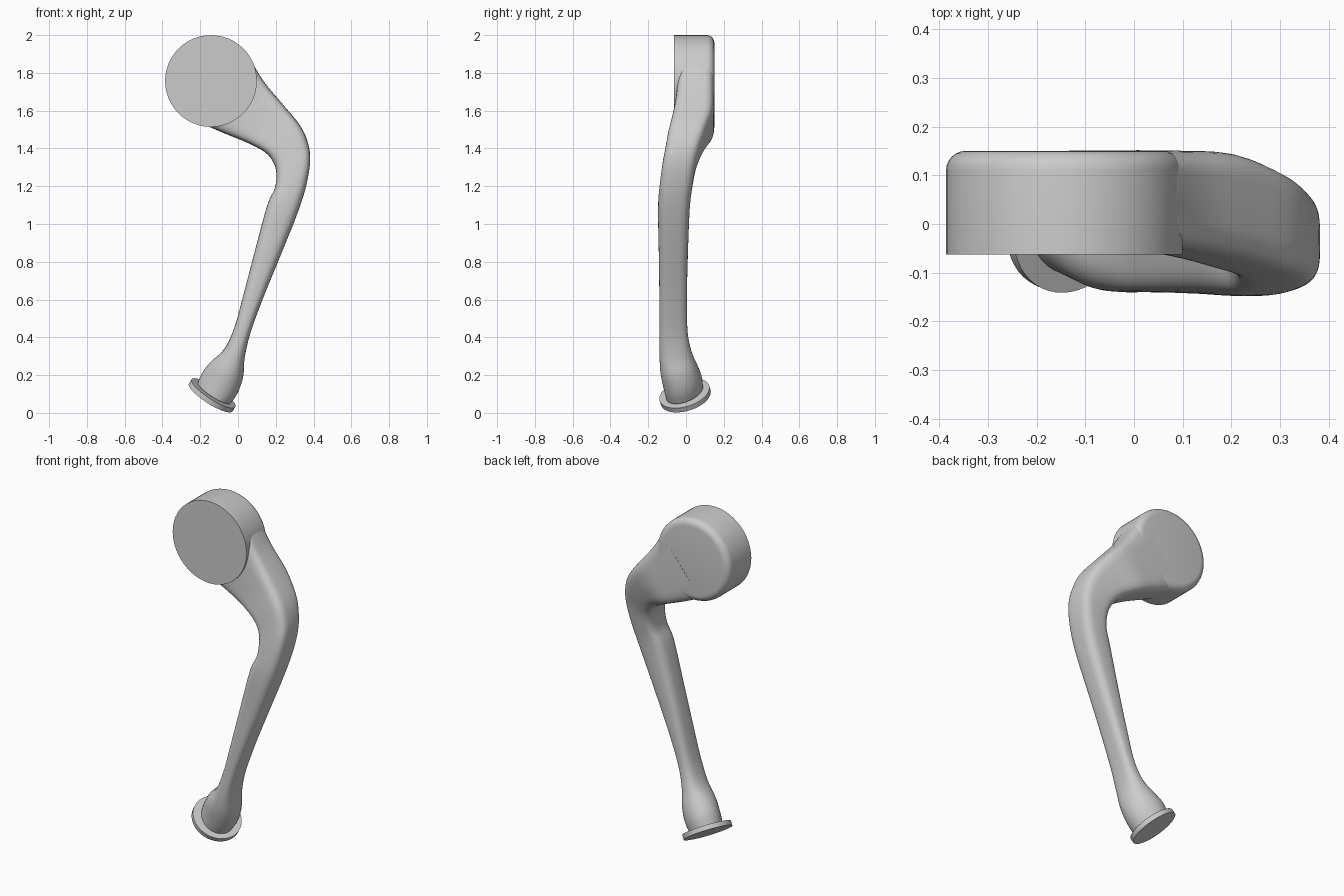
import bpy, bmesh, math
from mathutils import Vector

if "Cube" in bpy.data.objects:
    bpy.data.objects.remove(bpy.data.objects["Cube"])


def finish(name, bm, angle=35):
    bmesh.ops.recalc_face_normals(bm, faces=bm.faces)
    mesh = bpy.data.meshes.new(name)
    bm.to_mesh(mesh)
    bm.free()
    ob = bpy.data.objects.new(name, mesh)
    bpy.context.collection.objects.link(ob)
    bpy.ops.object.select_all(action='DESELECT')
    ob.select_set(True)
    bpy.context.view_layer.objects.active = ob
    bpy.ops.object.shade_smooth_by_angle(angle=math.radians(angle))
    return ob


def lathe(name, profile, centre, axis, sides=48):
    """Revolve (radius, height) pairs about an axis through centre."""
    rot = Vector(axis).to_track_quat('Z', 'Y')
    bm = bmesh.new()
    rings = []
    for r, h in profile:
        rings.append([bm.verts.new(Vector(centre) + rot @ Vector((
            r * math.cos(2 * math.pi * i / sides), r * math.sin(2 * math.pi * i / sides), h)))
            for i in range(sides)])
    skin(bm, rings)
    return finish(name, bm)


def skin(bm, rings):
    for a, b in zip(rings, rings[1:]):
        n = len(a)
        for i in range(n):
            bm.faces.new((a[i], a[(i + 1) % n], b[(i + 1) % n], b[i]))
    bm.faces.new(rings[0])
    bm.faces.new(rings[-1])


def catmull(p0, p1, p2, p3, t):
    return [0.5 * (2 * b + (c - a) * t + (2 * a - 5 * b + 4 * c - d) * t * t
                   + (3 * b - a - 3 * c + d) * t ** 3)
            for a, b, c, d in zip(p0, p1, p2, p3)]


# Hip hub: thick disc with a rounded back rim
fillet = 0.04
profile = [(0.243, -0.063)]
for k in range(7):
    a = k / 6 * math.pi / 2
    profile.append((0.243 - fillet + fillet * math.cos(a), 0.15 - fillet + fillet * math.sin(a)))
lathe("hip_hub", profile, (-0.143, 0, 1.757), (0, 1, 0))

# Curved leg: outer x, z, inner x, z, front y, back y, squareness, tilt
stations = [
    (0.060, 1.880, -0.200, 1.535, -0.045, 0.151, 5.0, 0),
    (0.140, 1.750, -0.060, 1.475, -0.052, 0.151, 5.0, 0),
    (0.240, 1.630, 0.050, 1.430, -0.070, 0.145, 5.0, 0),
    (0.330, 1.520, 0.140, 1.382, -0.095, 0.108, 4.5, 0),
    (0.370, 1.430, 0.185, 1.330, -0.110, 0.078, 4.0, 0),
    (0.382, 1.340, 0.203, 1.270, -0.125, 0.053, 4.0, 0),
    (0.365, 1.220, 0.195, 1.190, -0.139, 0.035, 3.5, 0),
    (0.320, 1.070, 0.155, 1.100, -0.148, 0.020, 3.2, 0),
    (0.220, 0.820, 0.090, 0.860, -0.144, 0.010, 3.0, 0),
    (0.130, 0.600, 0.030, 0.630, -0.141, 0.005, 3.0, 0),
    (0.065, 0.420, -0.020, 0.450, -0.140, 0.008, 2.8, 0),
    (0.035, 0.290, -0.075, 0.335, -0.140, 0.030, 2.4, 0.1),
    (0.028, 0.195, -0.145, 0.268, -0.135, 0.060, 2.1, 0.2),
    (0.000, 0.110, -0.190, 0.210, -0.118, 0.083, 2.0, 0.3),
    (-0.038, 0.055, -0.213, 0.160, -0.105, 0.090, 2.0, 0.3),
]
bm = bmesh.new()
rings = []
padded = [stations[0]] + stations + [stations[-1]]
steps, sides = 4, 40
for i in range(len(stations) - 1):
    last = i == len(stations) - 2
    for s in range(steps + (1 if last else 0)):
        ax, az, bx, bz, yf, yb, p, tilt = catmull(*padded[i:i + 4], s / steps)
        ring = []
        for k in range(sides):
            c = math.cos(2 * math.pi * k / sides)
            d = math.sin(2 * math.pi * k / sides)
            u = math.copysign(abs(c) ** (2 / p), c) / 2
            v = math.copysign(abs(d) ** (2 / p), d) * (yb - yf) / 2
            ring.append(bm.verts.new(((ax + bx) / 2 + u * (ax - bx), (yf + yb) / 2 + v,
                                      (az + bz) / 2 + u * (az - bz) + tilt * v)))
        rings.append(ring)
skin(bm, rings)
finish("leg", bm, 40)

# Ankle flange: thin tilted disc
lathe("ankle_flange", [(0.137, -0.014), (0.137, 0.014)],
      (-0.137, -0.005, 0.093), (0.52, -0.25, 0.815))
